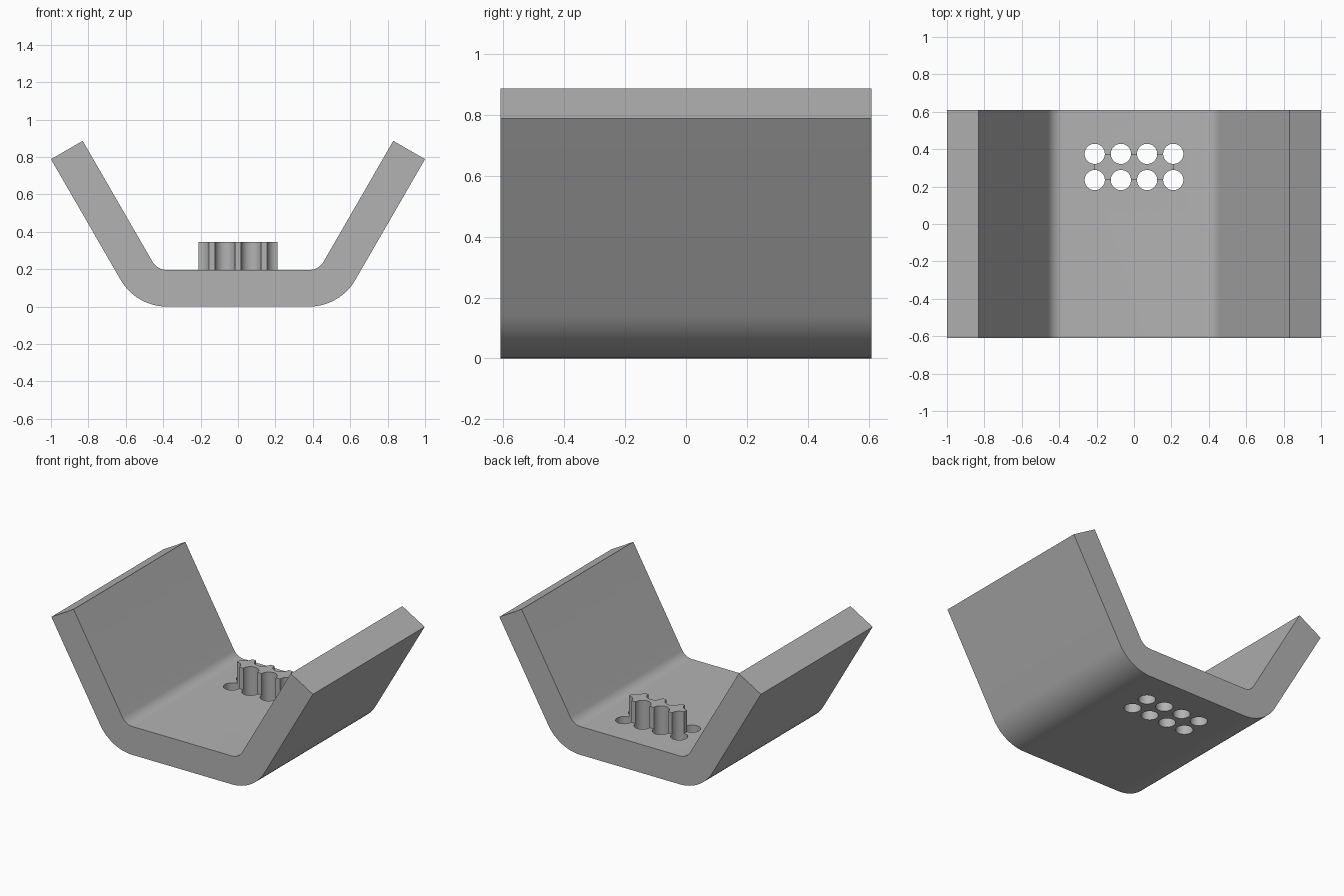
import bpy, bmesh, math

if "Cube" in bpy.data.objects:
    bpy.data.objects.remove(bpy.data.objects["Cube"], do_unlink=True)

HALF_DEPTH = 0.61
THICK = 0.196
TIP_Z = 0.788            # height of the outer edge of each wing
OUTER_R = 0.285          # outside bend radius
BEND = math.radians(60)
HOLE_R = 0.054
HOLE_XS = (-0.21, -0.07, 0.07, 0.21)
HOLE_YS = (0.235, 0.375)
BLOCK_TOP = 0.345

grey = bpy.data.materials.new("plain grey")
grey.use_nodes = True
GREY = (0.45, 0.45, 0.45, 1)
grey.diffuse_color = GREY
grey.node_tree.nodes["Principled BSDF"].inputs["Base Color"].default_value = GREY


def make_object(name, bm):
    bmesh.ops.recalc_face_normals(bm, faces=bm.faces)
    mesh = bpy.data.meshes.new(name)
    bm.to_mesh(mesh)
    bm.free()
    mesh.materials.append(grey)
    obj = bpy.data.objects.new(name, mesh)
    bpy.context.collection.objects.link(obj)
    return obj


def cut(obj, cutter):
    mod = obj.modifiers.new("holes", 'BOOLEAN')
    mod.operation = 'DIFFERENCE'
    mod.solver = 'EXACT'
    mod.object = cutter
    bpy.ops.object.select_all(action='DESELECT')
    obj.select_set(True)
    bpy.context.view_layer.objects.active = obj
    bpy.ops.object.modifier_apply(modifier=mod.name)
    bpy.ops.object.shade_smooth_by_angle(angle=math.radians(30))


# Bent plate: right half of the profile, then mirrored
centre_x = 1 - TIP_Z / math.tan(BEND) - OUTER_R * math.tan(BEND / 2)


def arc(radius, steps=12):
    return [(centre_x + radius * math.sin(BEND * i / steps),
             OUTER_R - radius * math.cos(BEND * i / steps)) for i in range(steps + 1)]


outer = arc(OUTER_R) + [(1, TIP_Z)]
tip = (1 - THICK * math.sin(BEND), TIP_Z + THICK * math.cos(BEND))
half = outer + [tip] + arc(OUTER_R - THICK)[::-1]
profile = half + [(-x, z) for x, z in reversed(half)]

bm = bmesh.new()
face = bm.faces.new([bm.verts.new((x, -HALF_DEPTH, z)) for x, z in profile])
swept = bmesh.ops.extrude_face_region(bm, geom=[face])["geom"]
bmesh.ops.translate(bm, vec=(0, 2 * HALF_DEPTH, 0),
                    verts=[v for v in swept if isinstance(v, bmesh.types.BMVert)])
plate = make_object("bent_plate", bm)

# Raised block whose sides run through the hole centres
bm = bmesh.new()
bmesh.ops.create_cube(bm, size=1)
size = (HOLE_XS[-1] - HOLE_XS[0], HOLE_YS[1] - HOLE_YS[0], BLOCK_TOP - THICK)
bmesh.ops.scale(bm, vec=size, verts=bm.verts)
bmesh.ops.translate(bm, vec=(0, sum(HOLE_YS) / 2, (BLOCK_TOP + THICK) / 2), verts=bm.verts)
block = make_object("raised_block", bm)

# Two rows of through holes
bm = bmesh.new()
for x in HOLE_XS:
    for y in HOLE_YS:
        pin = bmesh.ops.create_cone(bm, cap_ends=True, segments=40,
                                    radius1=HOLE_R, radius2=HOLE_R, depth=1)
        bmesh.ops.translate(bm, vec=(x, y, 0.2), verts=pin["verts"])
cutter = make_object("hole_cutter", bm)
cutter.hide_render = True
for part in (plate, block):
    cut(part, cutter)
bpy.data.objects.remove(cutter, do_unlink=True)
